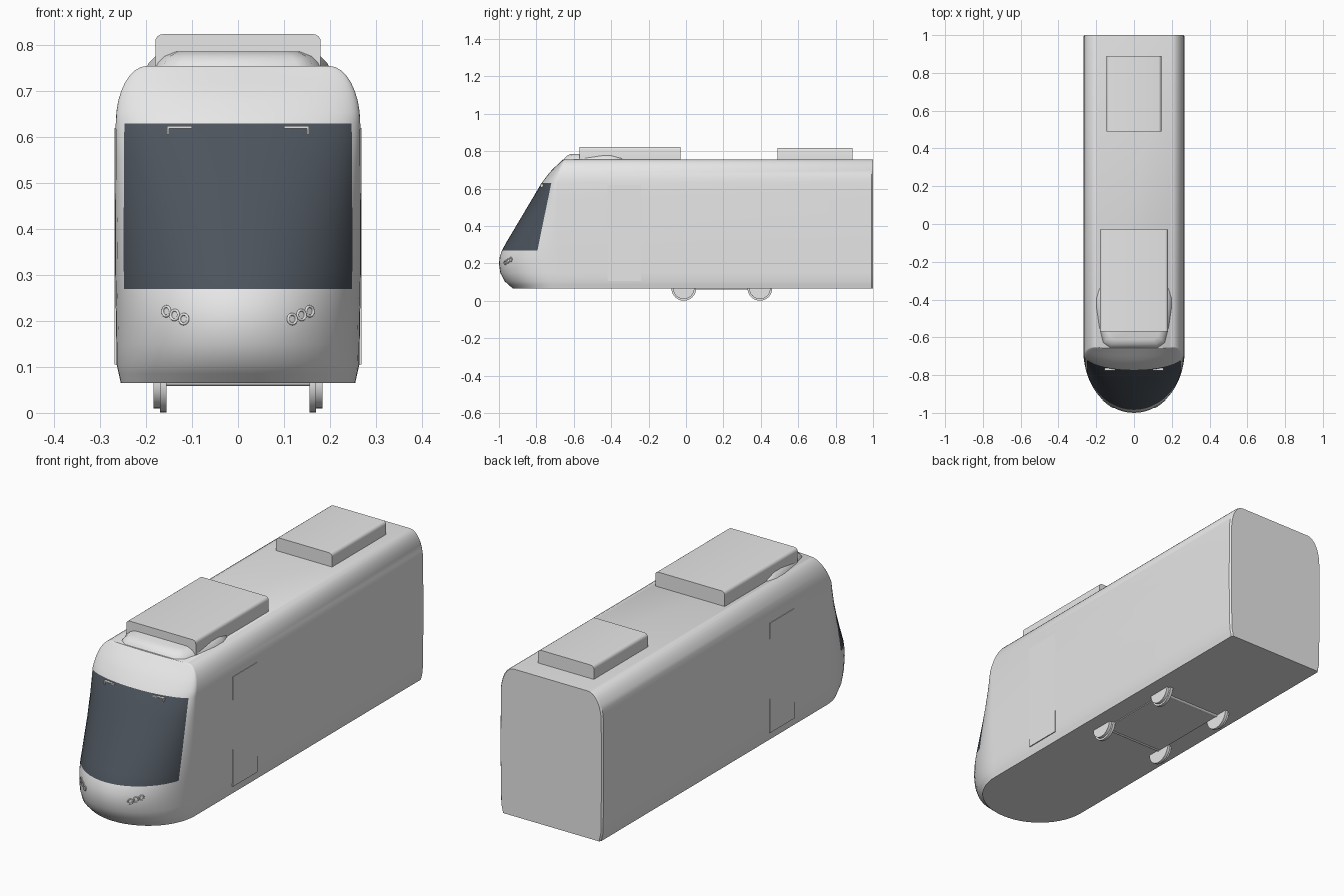
import bpy, bmesh, math
from mathutils import Vector

cube = bpy.data.objects.get("Cube")
if cube:
    bpy.data.objects.remove(cube, do_unlink=True)


def material(name, rgb):
    m = bpy.data.materials.new(name)
    m.use_nodes = True
    m.diffuse_color = (*rgb, 1)
    m.node_tree.nodes["Principled BSDF"].inputs["Base Color"].default_value = (*rgb, 1)
    return m


GREY = material("light grey paint", (0.8, 0.8, 0.8))
GLASS = material("dark blue glass", (0.073, 0.088, 0.108))


def finish(name, bm, mats=(GREY,), angle=30):
    bmesh.ops.recalc_face_normals(bm, faces=bm.faces[:])
    mesh = bpy.data.meshes.new(name)
    bm.to_mesh(mesh)
    bm.free()
    for m in mats:
        mesh.materials.append(m)
    ob = bpy.data.objects.new(name, mesh)
    bpy.context.collection.objects.link(ob)
    bpy.ops.object.select_all(action="DESELECT")
    ob.select_set(True)
    bpy.context.view_layer.objects.active = ob
    bpy.ops.object.shade_smooth_by_angle(angle=math.radians(angle))
    return ob


def loft(rings):
    """Skin closed rings of points and cap both ends."""
    bm = bmesh.new()
    loops = [[bm.verts.new(p) for p in ring] for ring in rings]
    n = len(loops[0])
    for a, b in zip(loops, loops[1:]):
        for i in range(n):
            j = (i + 1) % n
            bm.faces.new((a[i], a[j], b[j], b[i]))
    bm.faces.new(loops[0])
    bm.faces.new(loops[-1])
    return bm


def box(name, lo, hi, bevel=0.0):
    """Box between two corners, with optional rounding of its long top edges."""
    bm = bmesh.new()
    bmesh.ops.create_cube(bm, size=1)
    lo, hi = Vector(lo), Vector(hi)
    for v in bm.verts:
        v.co = (lo + hi) / 2 + v.co * (hi - lo)
    if bevel:
        edges = [e for e in bm.edges if all(v.co.z > hi.z - 1e-5 for v in e.verts)
                 and abs(e.verts[0].co.x - e.verts[1].co.x) < 1e-5]
        bmesh.ops.bevel(bm, geom=edges, offset=bevel, segments=4, profile=0.5, affect="EDGES")
    return finish(name, bm)


def interp(z, knots):
    for (z0, v0), (z1, v1) in zip(knots, knots[1:]):
        if z <= z1:
            return v0 + (v1 - v0) * (z - z0) / (z1 - z0)
    return knots[-1][1]


# Nose centreline, nose root and half width, each by height
NOSE = [(0.065, -0.925), (0.105, -0.97), (0.15, -0.993), (0.2, -1.0), (0.235, -0.996),
        (0.27, -0.984), (0.31, -0.962), (0.63, -0.772), (0.69, -0.727), (0.755, -0.66)]
ROOT = [(0.065, -0.68), (0.63, -0.69), (0.755, -0.65)]
WIDTH = [(0.065, 0.255), (0.105, 0.264), (0.35, 0.268), (0.63, 0.266)]
SILL, HEAD, PANE = 0.27, 0.63, 0.93


def front_y(x, z):
    w, root = interp(z, WIDTH), interp(z, ROOT)
    return root - (root - interp(z, NOSE)) * math.sqrt(max(0, 1 - (x / w) ** 2))


# Body shell: stacked outlines with a round nose and rounded roof shoulders
edge = math.asin(PANE)
half = [edge * i / 10 for i in range(11)]
half += [edge + (math.pi / 2 - edge) * i / 4 for i in range(1, 5)]
angles = [-t for t in reversed(half[1:])] + half
levels = [(z, interp(z, WIDTH)) for z in
          (0.065, 0.085, 0.105, 0.15, 0.2, 0.235, SILL, 0.31, 0.39, 0.47, 0.55, HEAD)]
for i in range(1, 9):
    a = math.pi / 2 * i / 8
    levels.append((HEAD + 0.125 * math.sin(a), 0.198 + 0.068 * math.cos(a)))
rings = []
for z, w in levels:
    root, tip = interp(z, ROOT), interp(z, NOSE)
    ring = [(w * math.sin(t), root - (root - tip) * math.cos(t), z) for t in angles]
    ring += [(w, 0.992, z), (w - 0.006, 1.0, z), (0.006 - w, 1.0, z), (-w, 0.992, z)]
    rings.append(ring)
bm = loft(rings)
# Windscreen faces lie between sill and head, inside the pane width
for f in bm.faces:
    c = f.calc_center_median()
    if SILL < c.z < HEAD and abs(c.x) < PANE * interp(c.z, WIDTH) and c.y < -0.69:
        f.material_index = 1
finish("body_shell", bm, (GREY, GLASS), 35)

# Roof equipment
box("front_roof_unit", (-0.18, -0.57, 0.75), (0.18, -0.03, 0.824), 0.016)
box("rear_roof_unit", (-0.145, 0.49, 0.75), (0.145, 0.89, 0.818), 0.016)

# Low fairing under the front roof unit
side = [(0.13, -0.655), (0.165, -0.63), (0.185, -0.55), (0.2, -0.45), (0.2, -0.39),
        (0.185, -0.34), (0.1, -0.31)]
outline = side + [(-x, y) for x, y in reversed(side)]
finish("roof_fairing", loft([[(x * s, -0.47 + (y + 0.47) * s, z) for x, y in outline]
                             for s, z in ((1, 0.75), (0.97, 0.762), (0.9, 0.776), (0.78, 0.786))]), angle=50)


def disc(bm, x0, x1, radius, y, z):
    geom = bmesh.ops.create_cone(bm, cap_ends=True, segments=32, radius1=radius,
                                 radius2=radius, depth=abs(x1 - x0))
    for v in geom["verts"]:
        v.co = Vector((v.co.z + (x0 + x1) / 2, v.co.x + y, v.co.y + z))


# Flanged wheels and axles
for label, y in (("front", -0.012), ("rear", 0.395)):
    for name, s in (("left", 1), ("right", -1)):
        bm = bmesh.new()
        disc(bm, s * 0.162, s * 0.184, 0.057, y, 0.067)
        disc(bm, s * 0.156, s * 0.17, 0.066, y, 0.067)
        finish(f"{label}_{name}_wheel", bm)
    bm = bmesh.new()
    disc(bm, -0.16, 0.16, 0.009, y, 0.067)
    finish(f"{label}_axle", bm)
box("bogie_plate", (-0.158, -0.012, 0.061), (0.158, 0.395, 0.07))

# Doors, wipers and headlamps on both sides
for name, s in (("left", 1), ("right", -1)):
    box(f"{name}_door", (min(s * 0.26, s * 0.2685), -0.42, 0.105),
        (max(s * 0.26, s * 0.2685), -0.24, 0.62))

    for part, xa, xb, za, zb in (("arm", 0.1, 0.155, 0.619, 0.624), ("blade", 0.15, 0.155, 0.606, 0.624)):
        y = front_y((xa + xb) / 2, za)
        box(f"{name}_wiper_{part}", (min(s * xa, s * xb), y - 0.008, za),
            (max(s * xa, s * xb), y + 0.006, zb))

    for i, (x, z) in enumerate(((0.118, 0.204), (0.138, 0.213), (0.156, 0.221))):
        y, d = front_y(x, z), 0.005
        normal = Vector((-s * (front_y(x + d, z) - front_y(x - d, z)) / (2 * d), 1,
                         -(front_y(x, z + d) - front_y(x, z - d)) / (2 * d)))
        bpy.ops.mesh.primitive_torus_add(
            location=(s * x, y, z), rotation=normal.to_track_quat("Z", "Y").to_euler(),
            major_radius=0.0105, minor_radius=0.003, major_segments=20, minor_segments=8)
        lamp = bpy.context.object
        lamp.name = f"{name}_headlamp_{i + 1}"
        lamp.data.materials.append(GREY)
        bpy.ops.object.shade_smooth()
